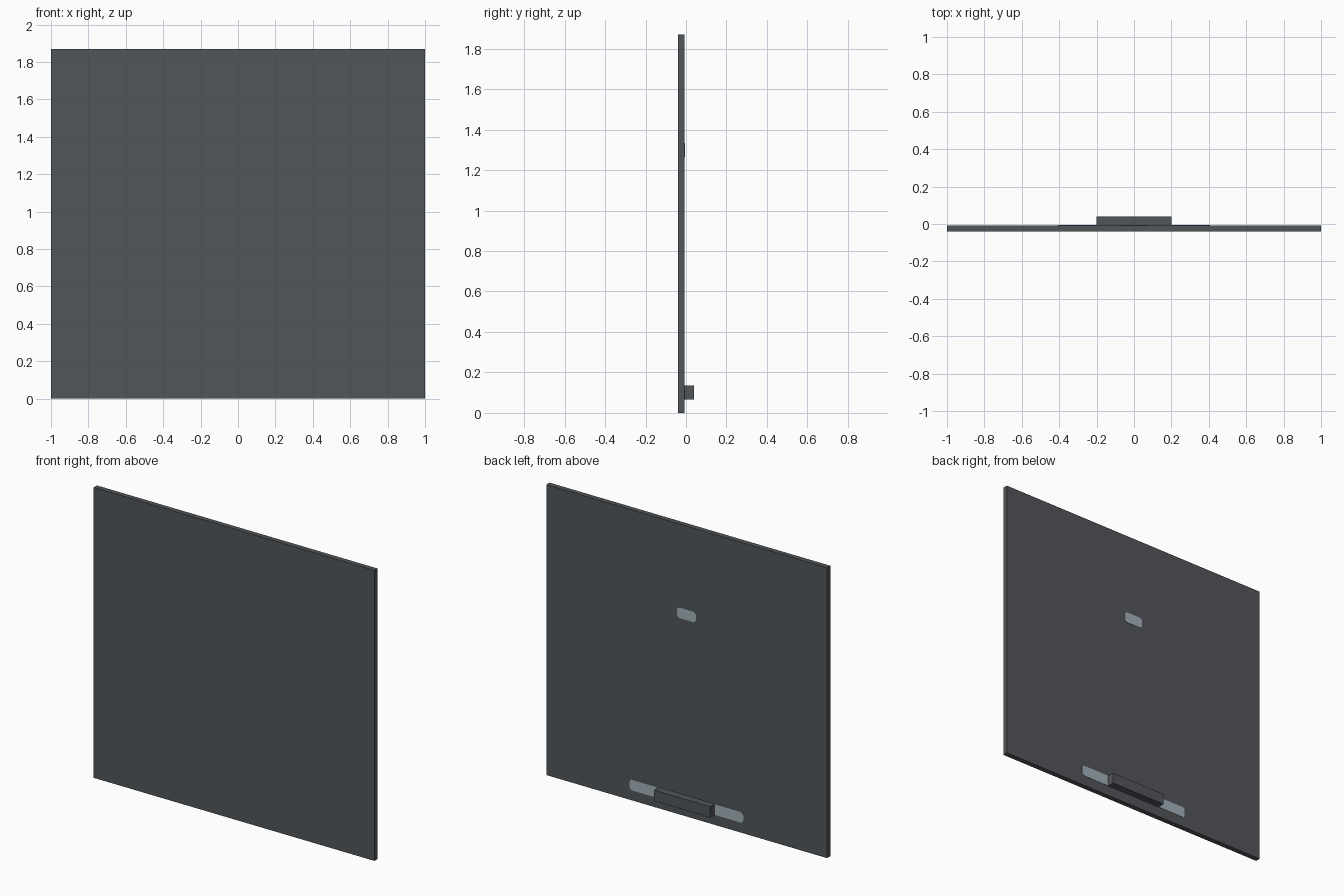
import bpy, bmesh
import math

default = bpy.data.objects.get("Cube")
if default:
    bpy.data.objects.remove(default, do_unlink=True)


def make_material(name, rgb):
    mat = bpy.data.materials.new(name)
    mat.use_nodes = True
    mat.diffuse_color = (*rgb, 1)
    mat.node_tree.nodes["Principled BSDF"].inputs["Base Color"].default_value = (*rgb, 1)
    return mat


def add_mesh(name, bm, mat):
    bmesh.ops.recalc_face_normals(bm, faces=bm.faces)
    mesh = bpy.data.meshes.new(name)
    bm.to_mesh(mesh)
    bm.free()
    mesh.materials.append(mat)
    obj = bpy.data.objects.new(name, mesh)
    bpy.context.collection.objects.link(obj)


def box(name, x, y, z, mat):
    """Box from (min, max) pairs on each axis."""
    bm = bmesh.new()
    bmesh.ops.create_cube(bm, size=1)
    for v in bm.verts:
        v.co = [lo + (c + 0.5) * (hi - lo) for c, (lo, hi) in zip(v.co, (x, y, z))]
    add_mesh(name, bm, mat)


def rounded_plate(name, width, height, z, y, mat, radius=0.02, thick=0.002, steps=5):
    """Thin plate with rounded corners, upright and centred on x = 0."""
    bm = bmesh.new()
    verts = []
    for corner, (sx, sz) in enumerate(((1, 1), (-1, 1), (-1, -1), (1, -1))):
        for i in range(steps + 1):
            a = math.radians(90 * (corner + i / steps))
            verts.append(bm.verts.new((sx * (width / 2 - radius) + radius * math.cos(a), y,
                                       z + sz * (height / 2 - radius) + radius * math.sin(a))))
    face = bm.faces.new(verts)
    extruded = bmesh.ops.extrude_face_region(bm, geom=[face])["geom"]
    moved = [g for g in extruded if isinstance(g, bmesh.types.BMVert)]
    bmesh.ops.translate(bm, verts=moved, vec=(0, thick, 0))
    add_mesh(name, bm, mat)


dark_grey = make_material("dark grey", (0.085, 0.093, 0.102))
pale_grey = make_material("pale blue grey", (0.36, 0.435, 0.485))

# Main slab and the raised bar low on its back
BACK = -0.007
box("panel", (-1, 1), (-0.04, BACK), (0, 1.87), dark_grey)
box("back_bar", (-0.2, 0.2), (BACK, 0.04), (0.065, 0.135), dark_grey)

# Rounded plates on the back
rounded_plate("upper_plate", 0.135, 0.07, 1.30, BACK, pale_grey)
rounded_plate("lower_plate", 0.81, 0.07, 0.10, BACK, pale_grey)
